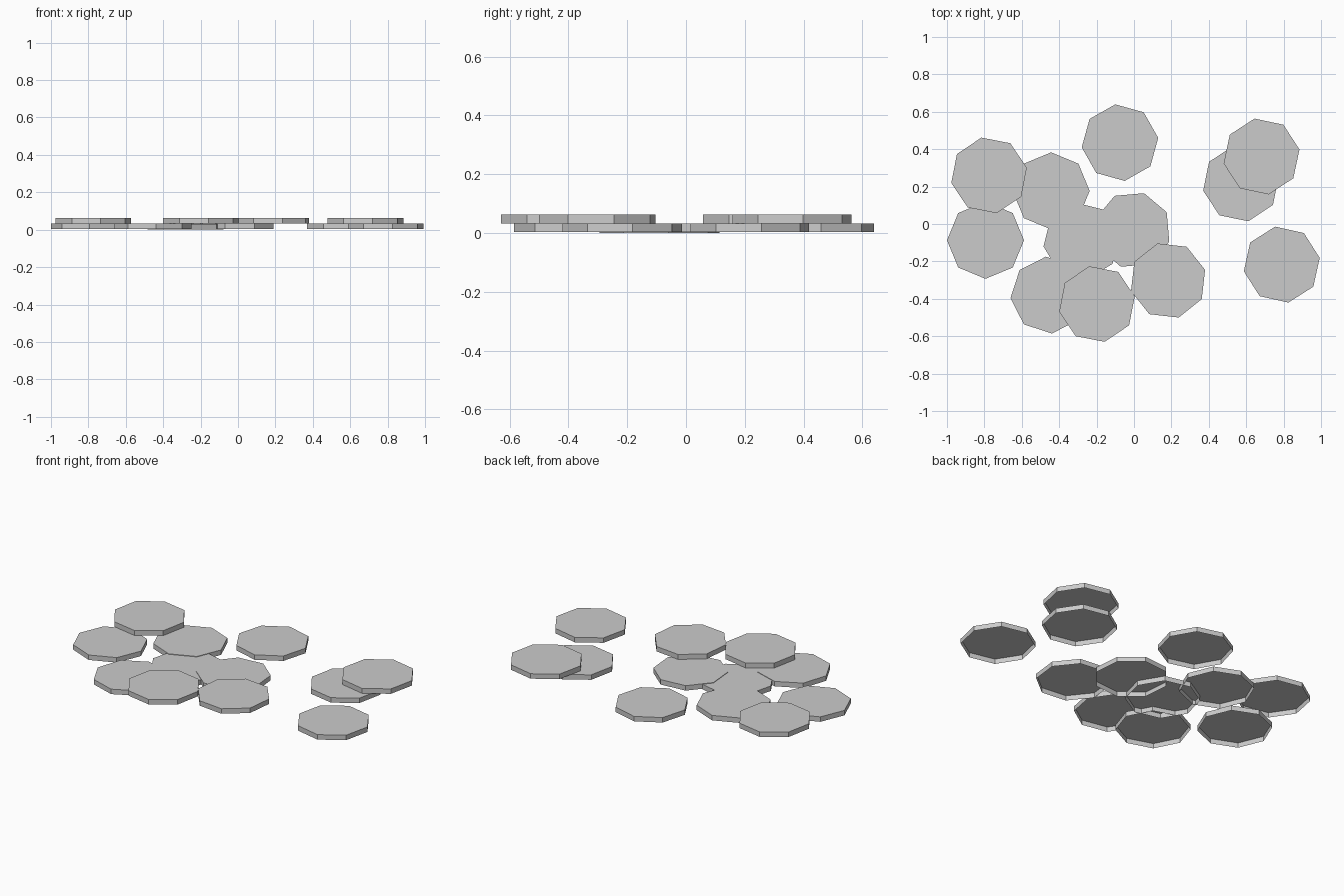
import bpy
import bmesh
from math import radians
from mathutils import Matrix, Vector

cube = bpy.data.objects.get("Cube")
if cube:
    bpy.data.objects.remove(cube)

RADIUS = 0.206
THICK = 0.03

grey = bpy.data.materials.new("stone_grey")
grey.use_nodes = True
COLOUR = (0.6, 0.6, 0.6, 1)
grey.diffuse_color = COLOUR
grey.node_tree.nodes["Principled BSDF"].inputs["Base Color"].default_value = COLOUR


def slab(name, x, y, base, turn):
    """Flat eight-sided slab, a thin shell open on its underside."""
    bm = bmesh.new()
    bmesh.ops.create_cone(bm, cap_ends=True, segments=8,
                          radius1=RADIUS, radius2=RADIUS, depth=THICK)
    under = [f for f in bm.faces if f.normal.z < -0.5]
    bmesh.ops.delete(bm, geom=under, context='FACES_ONLY')
    bm.transform(Matrix.Translation(Vector((0, 0, THICK / 2))))
    bm.transform(Matrix.Rotation(radians(turn), 4, 'Z'))
    mesh = bpy.data.meshes.new(name)
    bm.to_mesh(mesh)
    bm.free()
    mesh.materials.append(grey)
    obj = bpy.data.objects.new(name, mesh)
    obj.location = (x, y, base)
    bpy.context.collection.objects.link(obj)


# Each slab: name, x, y, turn in degrees
lower = [
    ("left_front_slab", 0.79, -0.217, 10),
    ("left_back_slab", 0.572, 0.217, 11),
    ("back_slab", -0.075, 0.435, 7),
    ("centre_slab", -0.008, -0.032, 27.5),
    ("inner_back_slab", -0.443, 0.177, 0),
    ("right_slab", -0.794, -0.087, 0),
    ("front_slab", -0.455, -0.38, 4.5),
]
upper = [
    ("left_back_top_slab", 0.682, 0.361, 10.5),
    ("front_left_top_slab", 0.182, -0.302, 16),
    ("front_top_slab", -0.198, -0.428, 11.5),
    ("right_top_slab", -0.775, 0.26, 11.5),
]

# Lowest slab sits just under its neighbours
slab("sunken_slab", -0.28, -0.09, 0, 8.5)
for base, group in ((0.003, lower), (0.003 + THICK, upper)):
    for name, x, y, turn in group:
        slab(name, x, y, base, turn)
